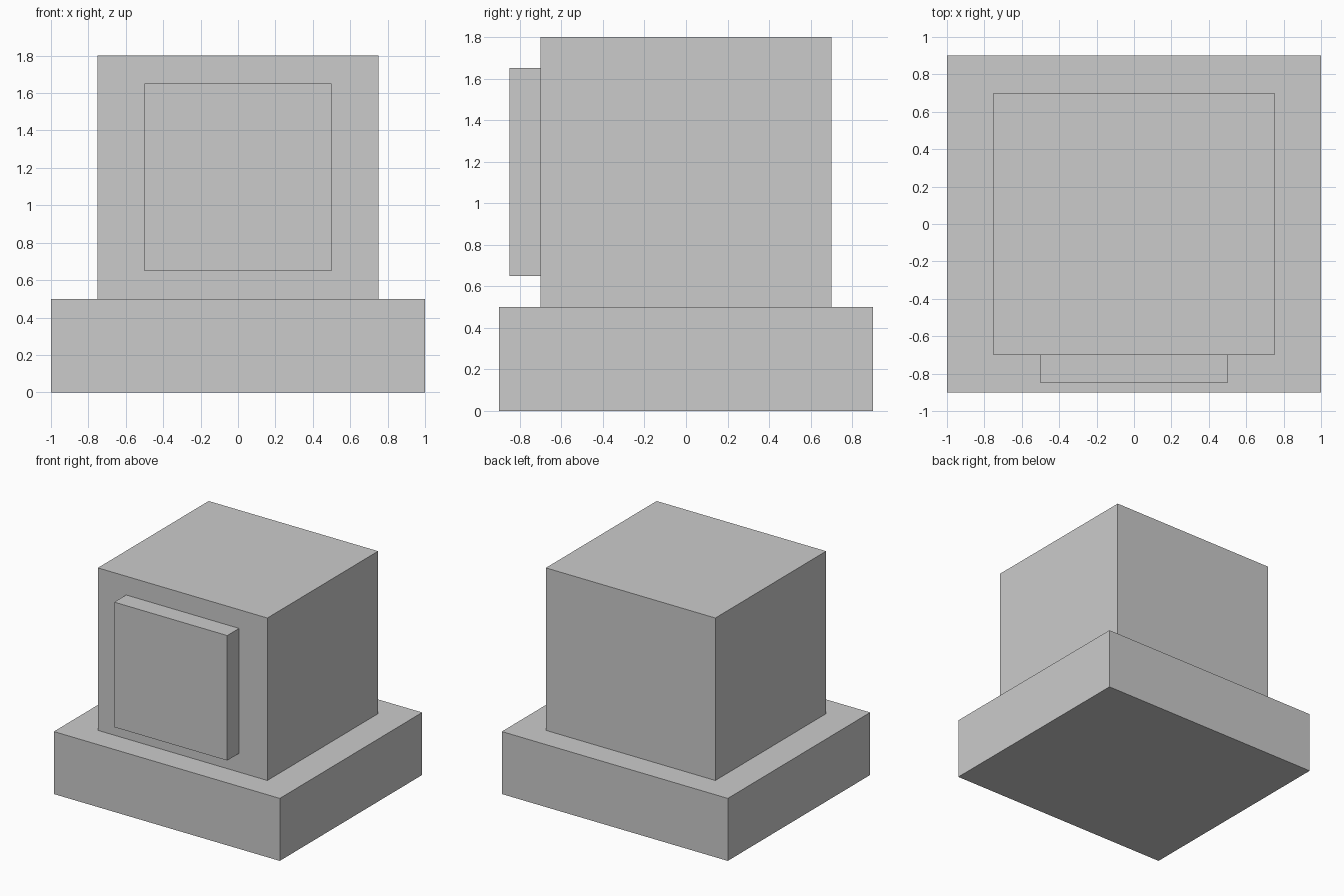
import bpy

if "Cube" in bpy.data.objects:
    bpy.data.objects.remove(bpy.data.objects["Cube"])


def box(name, lo, hi):
    """Add a box spanning two opposite corners."""
    centre = [(a + b) / 2 for a, b in zip(lo, hi)]
    bpy.ops.mesh.primitive_cube_add(size=1, location=centre)
    obj = bpy.context.object
    obj.name = name
    obj.scale = [b - a for a, b in zip(lo, hi)]
    bpy.ops.object.transform_apply(location=False, rotation=False, scale=True)
    return obj


# Wide plinth
box("base", (-1.0, -0.9, 0.0), (1.0, 0.9, 0.5))

# Main block standing on the plinth
box("body", (-0.75, -0.7, 0.5), (0.75, 0.7, 1.8))

# Raised panel on the front face
box("front_panel", (-0.5, -0.85, 0.65), (0.5, -0.7, 1.65))
